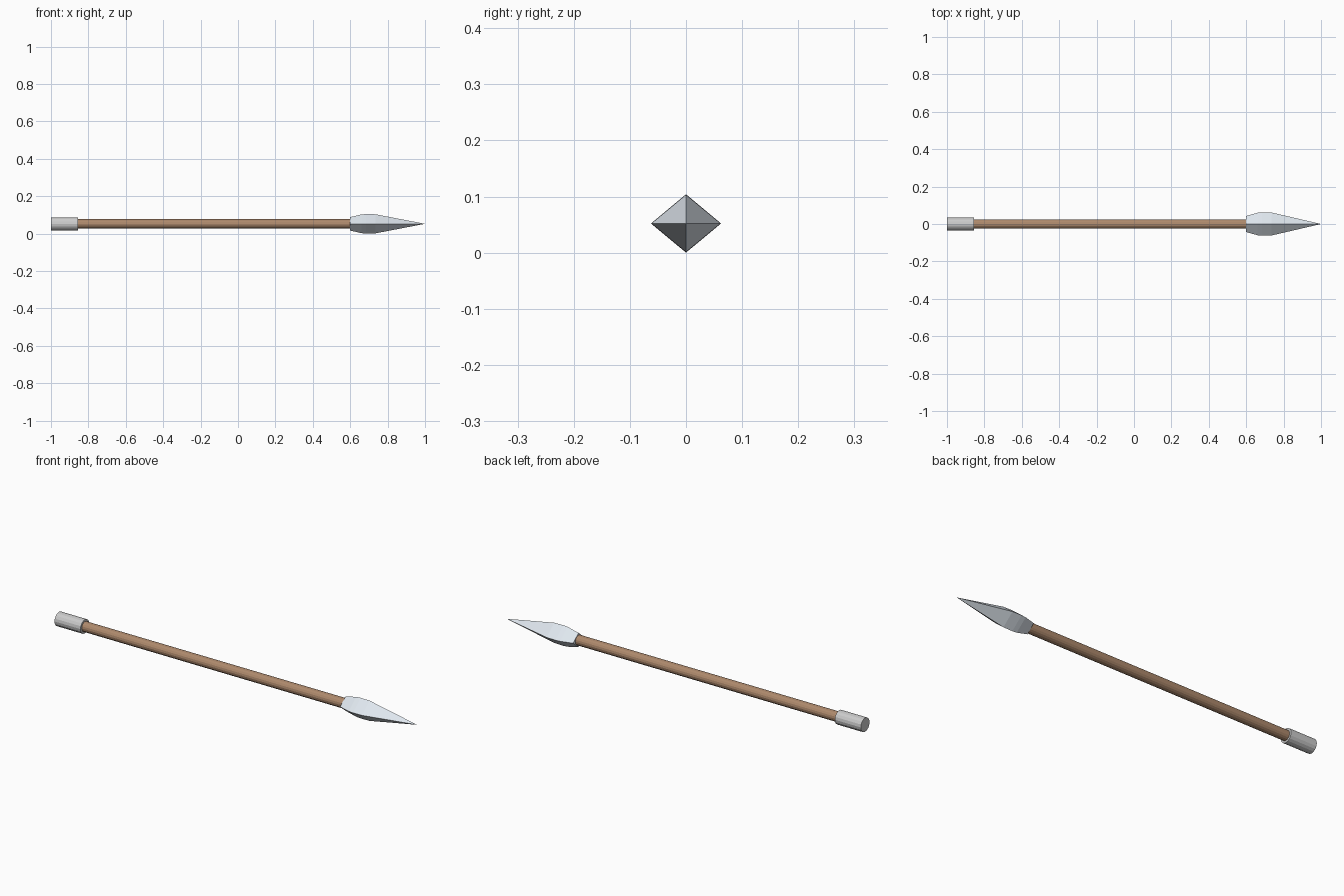
import bpy, bmesh, math

if "Cube" in bpy.data.objects:
    bpy.data.objects.remove(bpy.data.objects["Cube"])

AXIS_Z = 0.052


def material(name, rgb):
    m = bpy.data.materials.new(name)
    m.diffuse_color = (*rgb, 1)
    m.use_nodes = True
    m.node_tree.nodes["Principled BSDF"].inputs["Base Color"].default_value = m.diffuse_color
    return m


def rod(name, x0, x1, radius, sides):
    bpy.ops.mesh.primitive_cylinder_add(
        vertices=sides, radius=radius, depth=x1 - x0,
        location=((x0 + x1) / 2, 0, AXIS_Z), rotation=(0, math.pi / 2, 0))
    ob = bpy.context.object
    ob.name = name
    return ob


def diamond_loft(name, stations, tip_x):
    """Four-sided blade lofted through (x, half width, half height)."""
    bm = bmesh.new()
    rings = [[bm.verts.new((x, y, AXIS_Z + z))
              for y, z in ((w, 0), (0, h), (-w, 0), (0, -h))]
             for x, w, h in stations]
    tip = bm.verts.new((tip_x, 0, AXIS_Z))
    bm.faces.new(rings[0])
    for a, b in zip(rings, rings[1:]):
        for i in range(4):
            j = (i + 1) % 4
            bm.faces.new((a[i], a[j], b[j], b[i]))
    for i in range(4):
        bm.faces.new((rings[-1][i], rings[-1][(i + 1) % 4], tip))
    bmesh.ops.recalc_face_normals(bm, faces=bm.faces)
    me = bpy.data.meshes.new(name)
    bm.to_mesh(me)
    bm.free()
    ob = bpy.data.objects.new(name, me)
    bpy.context.collection.objects.link(ob)
    return ob


# Wooden shaft
shaft = rod("shaft", -0.99, 0.61, 0.025, 16)
shaft.data.materials.append(material("wood", (0.42, 0.25, 0.15)))

# Plain grey butt cap
rod("butt_cap", -1.0, -0.855, 0.035, 16)

# Faceted spear head
head = diamond_loft("spear_head", [
    (0.60, 0.043, 0.036),
    (0.66, 0.060, 0.050),
    (0.685, 0.0625, 0.052),
    (0.735, 0.0615, 0.051),
], 1.0)
head.data.materials.append(material("steel", (0.74, 0.80, 0.86)))
